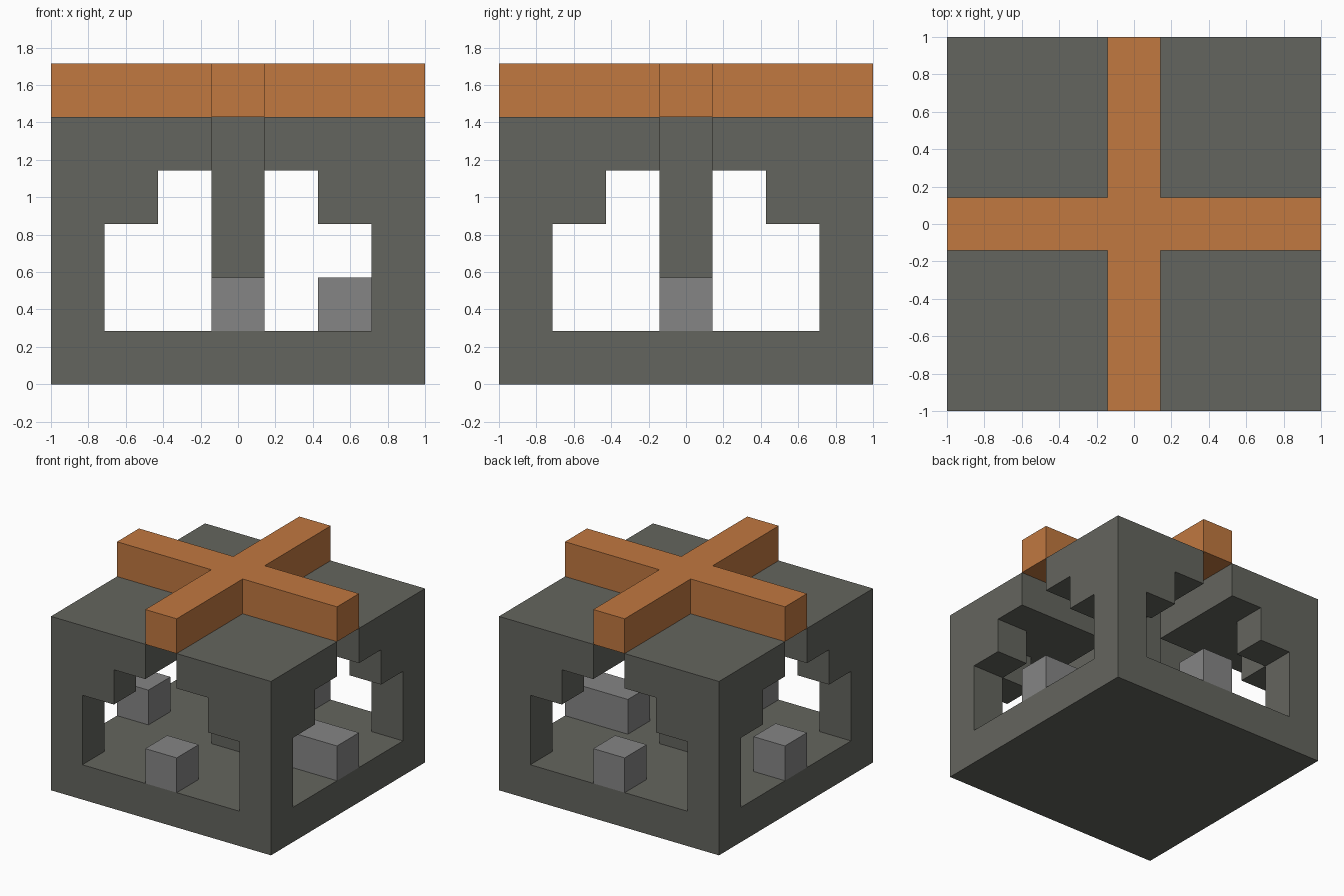
import bpy
import bmesh
from mathutils import Matrix, Vector

U = 2 / 7          # one building module
H = 3.5            # half the width, in modules

if "Cube" in bpy.data.objects:
    bpy.data.objects.remove(bpy.data.objects["Cube"], do_unlink=True)


def material(name, rgb):
    m = bpy.data.materials.new(name)
    m.use_nodes = True
    m.diffuse_color = (*rgb, 1)
    m.node_tree.nodes["Principled BSDF"].inputs["Base Color"].default_value = (*rgb, 1)
    return m


stone = material("dark stone", (0.127, 0.130, 0.112))
copper = material("copper orange", (0.533, 0.188, 0.051))
grey = material("light grey", (0.235, 0.235, 0.235))


def prism(name, outline, depth, mat, matrix=Matrix()):
    """Extrude a flat outline (in modules) upwards, then place it with a matrix."""
    bm = bmesh.new()
    face = bm.faces.new([bm.verts.new((a, b, 0)) for a, b in outline])
    new = bmesh.ops.extrude_face_region(bm, geom=[face])["geom"]
    bmesh.ops.translate(bm, vec=Vector((0, 0, depth)),
                        verts=[g for g in new if isinstance(g, bmesh.types.BMVert)])
    bmesh.ops.transform(bm, matrix=Matrix.Scale(U, 4) @ matrix, verts=bm.verts)
    bmesh.ops.recalc_face_normals(bm, faces=bm.faces)
    mesh = bpy.data.meshes.new(name)
    bm.to_mesh(mesh)
    bm.free()
    mesh.materials.append(mat)
    ob = bpy.data.objects.new(name, mesh)
    bpy.context.scene.collection.objects.link(ob)
    return ob


def box(name, x, y, z, mat):
    """Box between pairs of module coordinates."""
    outline = [(x[0], y[0]), (x[1], y[0]), (x[1], y[1]), (x[0], y[1])]
    return prism(name, outline, z[1] - z[0], mat, Matrix.Translation((0, 0, z[0])))


def cut(target, cutter):
    """Subtract the cutter and remove it."""
    mod = target.modifiers.new("cut", "BOOLEAN")
    mod.operation = "DIFFERENCE"
    mod.solver = "EXACT"
    mod.object = cutter
    cutter.hide_render = True
    bpy.context.view_layer.objects.active = target
    bpy.ops.object.modifier_apply(modifier=mod.name)
    bpy.data.objects.remove(cutter, do_unlink=True)


# Hollow shell with stepped archways through both axes, slotted up to the roof
shell = box("shell", (-H, H), (-H, H), (0, 5), stone)
cut(shell, box("cavity_cutter", (-2.5, 2.5), (-2.5, 2.5), (1, 4), stone))

half_arch = [(2.5, 1), (2.5, 3), (1.5, 3), (1.5, 4), (0.5, 4), (0.5, 6)]
arch = half_arch + [(-a, b) for a, b in reversed(half_arch)]
upright = Matrix.Rotation(1.5707963, 4, "X") @ Matrix.Translation((0, 0, -H - 1))
for turn in (Matrix(), Matrix.Rotation(1.5707963, 4, "Z")):
    cut(shell, prism("arch_cutter", arch, 2 * H + 2, stone, turn @ upright))

# Central pillar carrying the beams
box("central_pillar", (-0.5, 0.5), (-0.5, 0.5), (1, 5), stone)

# Crossed roof beams as one solid
corner = [(H, -0.5), (H, 0.5), (0.5, 0.5)]
cross = []
for _ in range(4):
    cross += corner
    corner = [(-b, a) for a, b in corner]
prism("cross_beams", cross, 1, copper, Matrix.Translation((0, 0, 5)))

# Blocks in the four doorways, the left one twice as long
mid = (-0.5, 0.5)
box("front_block", mid, (-H, -2.5), (1, 2), grey)
box("back_block", mid, (2.5, H), (1, 2), grey)
box("right_block", (-H, -2.5), mid, (1, 2), grey)
box("left_block", (1.5, H), mid, (1, 2), grey)
